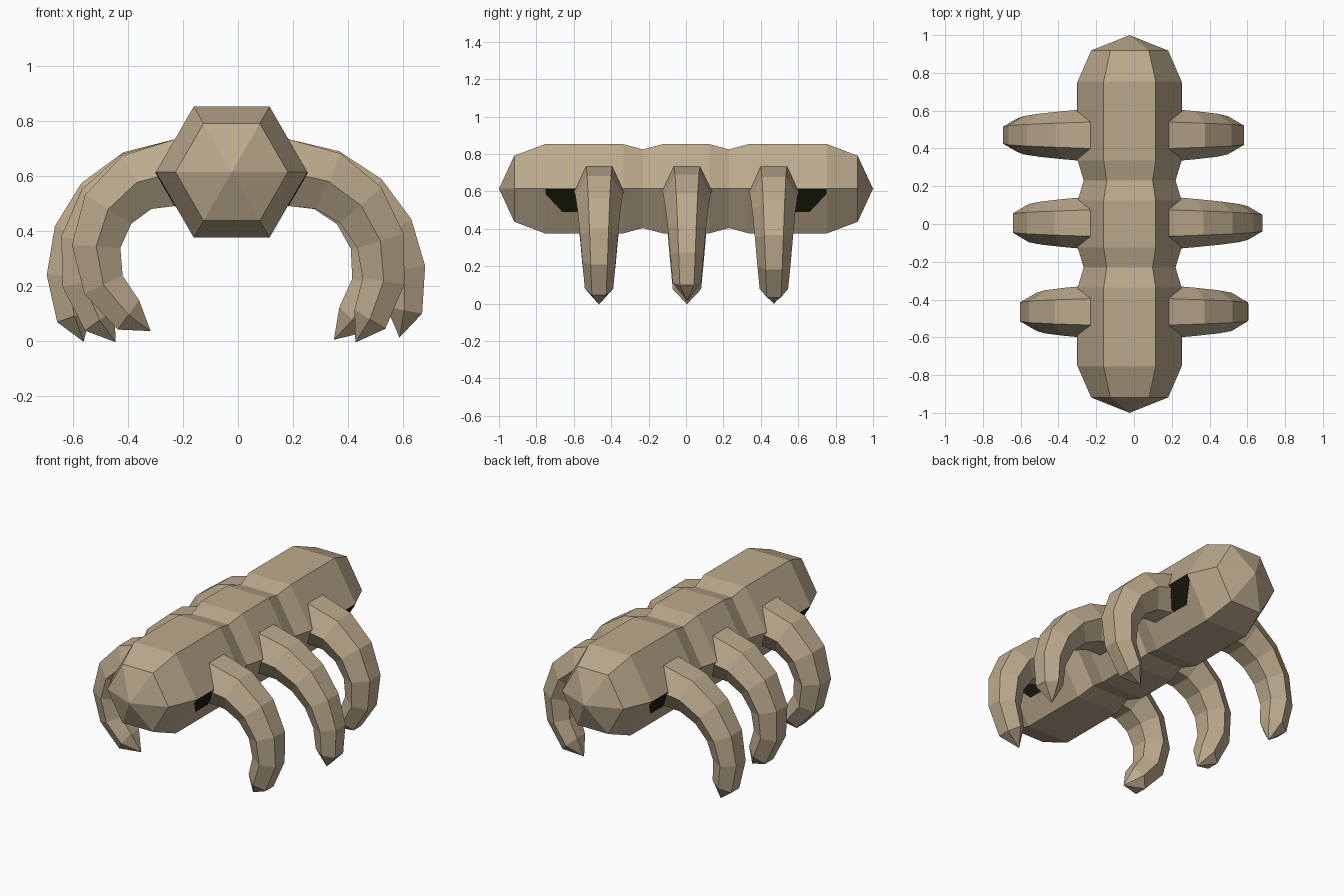
import bpy, bmesh, math
from mathutils import Vector

if "Cube" in bpy.data.objects:
    bpy.data.objects.remove(bpy.data.objects["Cube"])

CX, CZ = -0.023, 0.614      # body axis


def material(name, col):
    m = bpy.data.materials.new(name)
    m.diffuse_color = (*col, 1)
    m.use_nodes = True
    m.node_tree.nodes["Principled BSDF"].inputs["Base Color"].default_value = m.diffuse_color
    return m


TAN = material("tan hide", (0.50, 0.40, 0.265))
DARK = material("dark olive", (0.012, 0.011, 0.004))


def finish(bm, name, mat):
    bmesh.ops.recalc_face_normals(bm, faces=bm.faces)
    me = bpy.data.meshes.new(name)
    bm.to_mesh(me)
    bm.free()
    me.materials.append(mat)
    ob = bpy.data.objects.new(name, me)
    bpy.context.collection.objects.link(ob)
    return ob


def hexagon(bm, centre, side, up, r):
    return [bm.verts.new(centre + r * (math.cos(k * math.pi / 3) * side
                                       + math.sin(k * math.pi / 3) * up))
            for k in range(6)]


def skin(bm, rings, start=None, end=None):
    """Bridge hexagon rings; close each end with a point or a flat cap."""
    for a, b in zip(rings, rings[1:]):
        for k in range(6):
            j = (k + 1) % 6
            bm.faces.new((a[k], a[j], b[j], b[k]))
    for ring, tip in ((rings[0], start), (rings[-1], end)):
        if tip is None:
            bm.faces.new(ring)
        else:
            v = bm.verts.new(tip)
            for k in range(6):
                bm.faces.new((ring[k], ring[(k + 1) % 6], v))


# Segmented hexagonal body with pointed ends
half = [(0.125, 0.275), (0.23, 0.243), (0.335, 0.275), (0.755, 0.275), (0.918, 0.204)]
stations = [(-y, r) for y, r in reversed(half)] + half
bm = bmesh.new()
X, Z = Vector((1, 0, 0)), Vector((0, 0, 1))
rings = [hexagon(bm, Vector((CX, y, CZ)), X, Z, r) for y, r in stations]
skin(bm, rings, (CX, -1, CZ), (CX, 1, CZ))
finish(bm, "body", TAN)


# Curled, tapering legs: each has its own amount of curl
def leg(name, side, y, curl, seg=0.147, n=5):
    bm = bmesh.new()
    step = math.radians(curl) / n
    p = Vector((CX + side * 0.207, y, CZ - 0.002))
    rings = []
    for i in range(n + 1):
        a = i * step
        up = Vector((side * math.sin(a), 0, math.cos(a)))
        rings.append(hexagon(bm, p, Vector((0, 1, 0)), up, 0.14 - 0.0128 * i))
        if i < n:
            h = a + step / 2
            p = p + seg * Vector((side * math.cos(h), 0, -math.sin(h)))
    tip = p + 0.1 * Vector((side * math.cos(a), 0, -math.sin(a)))
    skin(bm, rings, None, tip)
    finish(bm, name, TAN)


for name, side, y, curl, seg in (
        ("front_right_leg", 1, -0.465, 122, 0.147),
        ("middle_right_leg", 1, 0.005, 100, 0.148),
        ("back_right_leg", 1, 0.47, 133, 0.146),
        ("front_left_leg", -1, -0.465, 144, 0.142),
        ("middle_left_leg", -1, 0.005, 126, 0.147),
        ("back_left_leg", -1, 0.47, 110, 0.148)):
    leg(name, side, y, curl, seg)

# Dark patches on the lower side faces, beside the end legs
outline = [(0.55, 0.0), (0.75, 0.0), (0.75, 0.12), (0.66, 0.52), (0.55, 0.52)]
for sx, sxn in ((1, "right"), (-1, "left")):
    for sy, syn in ((1, "back"), (-1, "front")):
        bm = bmesh.new()
        loops = []
        for off in (-0.003, 0.003):
            loops.append([bm.verts.new((CX + sx * (0.275 - 0.1375 * t + 0.866 * off), sy * y,
                                        CZ - 0.238 * t - 0.5 * off)) for y, t in outline])
        a, b = loops
        bm.faces.new(a)
        bm.faces.new(b)
        for k in range(5):
            j = (k + 1) % 5
            bm.faces.new((a[k], a[j], b[j], b[k]))
        finish(bm, f"{syn}_{sxn}_patch", DARK)
